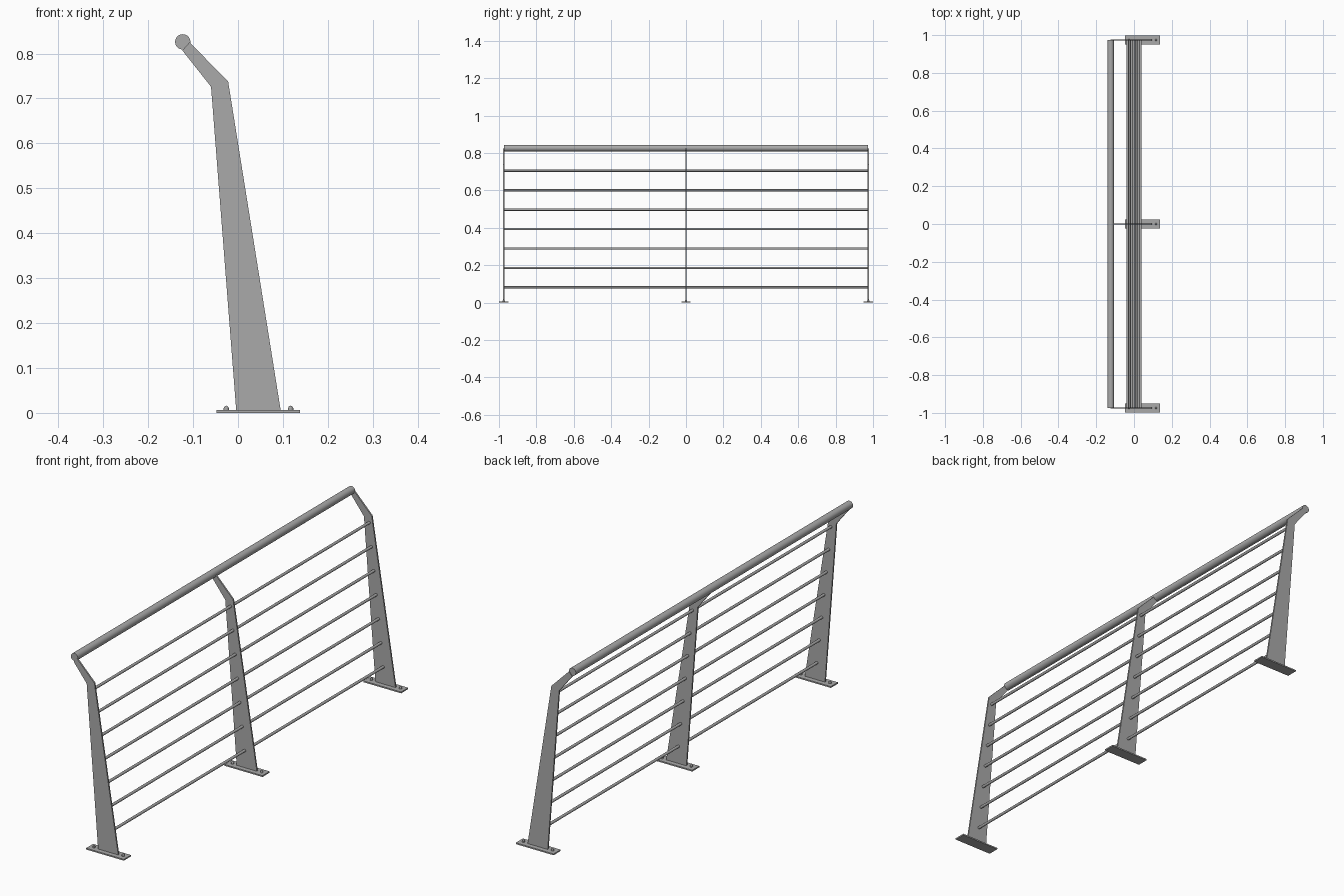
import bpy, bmesh, math
from mathutils import Matrix

cube = bpy.data.objects.get("Cube")
if cube:
    bpy.data.objects.remove(cube, do_unlink=True)

steel = bpy.data.materials.new("brushed_steel")
steel.use_nodes = True
GREY = (0.4, 0.4, 0.4, 1)
steel.diffuse_color = GREY
steel.node_tree.nodes["Principled BSDF"].inputs["Base Color"].default_value = GREY

POST_YS = (-0.974, 0, 0.974)
HALF_LENGTH = 0.974
PLATE_TOP = 0.006


def finish(name, bm, smooth=False):
    bmesh.ops.recalc_face_normals(bm, faces=bm.faces)
    mesh = bpy.data.meshes.new(name)
    bm.to_mesh(mesh)
    bm.free()
    mesh.materials.append(steel)
    obj = bpy.data.objects.new(name, mesh)
    bpy.context.collection.objects.link(obj)
    if smooth:
        bpy.ops.object.select_all(action='DESELECT')
        obj.select_set(True)
        bpy.context.view_layer.objects.active = obj
        bpy.ops.object.shade_smooth_by_angle(angle=math.radians(35))
    return obj


def long_bar(name, x, z, radius, sides):
    bm = bmesh.new()
    turn = Matrix.Translation((x, 0, z)) @ Matrix.Rotation(math.pi / 2, 4, 'X')
    bmesh.ops.create_cone(bm, cap_ends=True, segments=sides, radius1=radius,
                          radius2=radius, depth=2 * HALF_LENGTH, matrix=turn)
    return finish(name, bm, True)


def post(name, y, thickness=0.007):
    # Tapered flat post with an arm bent towards the handrail
    profile = [(-0.004, PLATE_TOP), (0.095, PLATE_TOP), (-0.022, 0.738),
               (-0.108, 0.825), (-0.124, 0.807), (-0.06, 0.726)]
    bm = bmesh.new()
    face = bm.faces.new([bm.verts.new((x, y - thickness / 2, z)) for x, z in profile])
    new = bmesh.ops.extrude_face_region(bm, geom=[face])["geom"]
    bmesh.ops.translate(bm, vec=(0, thickness, 0),
                        verts=[v for v in new if isinstance(v, bmesh.types.BMVert)])
    return finish(name, bm)


def base_plate(name, y):
    bm = bmesh.new()
    size = Matrix.Diagonal((0.186, 0.05, PLATE_TOP, 1))
    bmesh.ops.create_cube(bm, size=1, matrix=Matrix.Translation((0.045, y, PLATE_TOP / 2)) @ size)
    return finish(name, bm)


def bolt(name, x, y):
    # Short shank with a domed head
    bm = bmesh.new()
    bmesh.ops.create_cone(bm, cap_ends=True, segments=16, radius1=0.006, radius2=0.006,
                          depth=0.005, matrix=Matrix.Translation((x, y, PLATE_TOP + 0.0025)))
    bmesh.ops.create_uvsphere(bm, u_segments=16, v_segments=8, radius=0.005,
                              matrix=Matrix.Translation((x, y, PLATE_TOP + 0.005)))
    return finish(name, bm, True)


# Posts with their feet
for label, y in zip(("front", "middle", "back"), POST_YS):
    post(label + "_post", y)
    base_plate(label + "_base_plate", y)
    for side, x in (("right", -0.026), ("left", 0.117)):
        bolt(f"{label}_{side}_bolt", x, y)

# Horizontal rods follow the leaning centre line of the posts
for i in range(7):
    t = i / 6
    long_bar(f"rod_{i + 1}", 0.035 - 0.069 * t, 0.082 + 0.623 * t, 0.006, 16)

long_bar("handrail", -0.123, 0.826, 0.017, 40)
